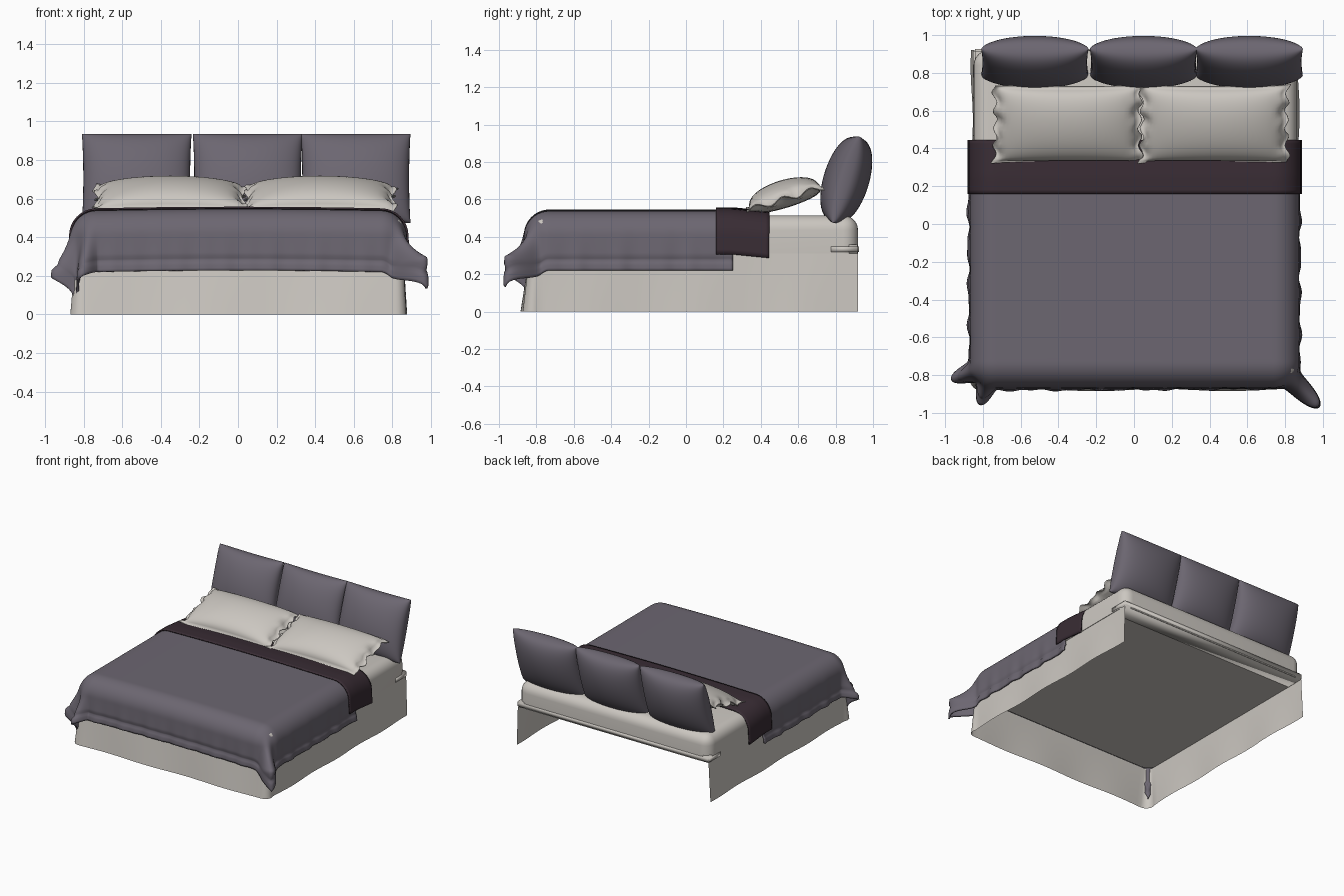
import bpy, bmesh, math
from mathutils import Matrix

if "Cube" in bpy.data.objects:
    bpy.data.objects.remove(bpy.data.objects["Cube"])


def material(name, rgb):
    m = bpy.data.materials.new(name)
    m.diffuse_color = (*rgb, 1)
    m.use_nodes = True
    m.node_tree.nodes["Principled BSDF"].inputs["Base Color"].default_value = m.diffuse_color
    return m


linen = material("warm_white_linen", (0.60, 0.57, 0.53))
slate = material("slate_fabric", (0.150, 0.134, 0.165))
plum = material("dark_plum_fabric", (0.040, 0.025, 0.034))


def finish(bm, name, mat, matrix=None, thickness=0.0):
    bmesh.ops.recalc_face_normals(bm, faces=bm.faces)
    me = bpy.data.meshes.new(name)
    bm.to_mesh(me)
    bm.free()
    me.materials.append(mat)
    for p in me.polygons:
        p.use_smooth = True
    ob = bpy.data.objects.new(name, me)
    bpy.context.collection.objects.link(ob)
    if matrix:
        ob.matrix_world = matrix
    if thickness:
        mod = ob.modifiers.new("cloth_thickness", 'SOLIDIFY')
        mod.thickness = thickness
        mod.offset = 0
    return ob


def sheet(bm, nu, nv, point):
    """Grid of quads from point(a, b) with a and b in 0..1."""
    rows = [[bm.verts.new(point(i / nu, j / nv)) for i in range(nu + 1)]
            for j in range(nv + 1)]
    for j in range(nv):
        for i in range(nu):
            bm.faces.new((rows[j][i], rows[j][i + 1],
                          rows[j + 1][i + 1], rows[j + 1][i]))


def pillow(name, mat, loc, half_w, half_h, front, back, tilt,
           pinch=0.04, flange=0.0, n=32):
    """Stuffed pillow with pinched edges and an optional ruffled flange."""
    bm = bmesh.new()
    for side, thick in ((1, front), (-1, back)):
        def point(a, b):
            s = math.sin((a - 0.5) * math.pi)
            t = math.sin((b - 0.5) * math.pi)
            x = s * half_w * (1 - pinch * (1 - t * t))
            y = t * half_h * (1 - pinch * (1 - s * s))
            fs = max(0, 1 - (s / (1 - flange)) ** 2)
            ft = max(0, 1 - (t / (1 - flange)) ** 2)
            z = side * thick * (fs * ft) ** 0.4
            if flange:
                edge = max(0, abs(s) - 0.85) / 0.15
                z += edge * 0.016 * math.sin(9 * t + 2 * s)
                x += edge * 0.012 * math.sin(14 * t)
                if abs(s) < 0.999 and abs(t) < 0.999:
                    z += side * 0.003
            return (x, y, z)
        sheet(bm, n, n, point)
    bmesh.ops.remove_doubles(bm, verts=bm.verts, dist=0.00005)
    m = Matrix.Translation(loc) @ Matrix.Rotation(math.radians(tilt), 4, 'X')
    return finish(bm, name, mat, m)


def drape(name, mat, flat_x, flat_y, top, r, hang, v0, v1, nu, nv,
          wave, thickness):
    """Cloth lying flat, bending over the edges and hanging down."""
    bm = bmesh.new()
    u_max = flat_x + hang

    def point(p, q):
        u = -u_max + 2 * u_max * p
        v = v0 + (v1 - v0) * q
        uc = max(-flat_x, min(flat_x, u))
        vc = max(-flat_y, v)
        a, b = abs(u - uc), vc - v
        d = math.hypot(a, b)
        z = top + 0.008 * (1 - (uc / flat_x) ** 2) - 0.1 * max(0, v - 0.25)
        if d < 1e-6:
            return (uc + 0.004, vc, z)
        if d < r * math.pi / 2:
            out, drop = r * math.sin(d / r), r * (1 - math.cos(d / r))
        else:
            rest = d - r * math.pi / 2
            out, drop = r + 0.05 * rest, r + 0.96 * rest
        if wave:
            w = min(1, max(0, (d - 0.1) / 0.29))
            # soft folds and the stitched hem
            out += wave * w * w * (math.sin(31 * vc + uc) + 0.6 * math.sin(24 * uc + 2 * vc)
                                   + 0.5 * math.sin(53 * (uc + vc)))
            e = min(u_max - abs(u), v - v0)
            out -= 0.012 * w * math.exp(-((e - 0.06) / 0.014) ** 2)
            # flared corner folds: one on the right, two on the left
            if a > 0 and b > 0:
                th = math.atan2(b, a)
                folds = [(0.78, 0.19, 0.07)] if u > 0 else [(0.35, 0.13, 0.0), (1.25, 0.12, 0.0)]
                for centre, amp, lift in folds:
                    k = w * w * math.exp(-((th - centre) / 0.24) ** 2) * math.sqrt(math.sin(2 * th))
                    out += amp * k
                    drop -= lift * k
        return (uc + 0.004 + math.copysign(out * a / d, u), vc - out * b / d, z - drop)

    sheet(bm, nu, nv, point)
    return finish(bm, name, mat, thickness=thickness)


# mattress: rounded box
bm = bmesh.new()
bmesh.ops.create_cube(bm, size=1)
bmesh.ops.scale(bm, vec=(1.71, 1.75, 0.205), verts=bm.verts)
bmesh.ops.translate(bm, vec=(0.006, 0.045, 0.4125), verts=bm.verts)
upper = [e for e in bm.edges if max(v.co.z for v in e.verts) > 0.5]
bmesh.ops.bevel(bm, geom=upper, offset=0.08, segments=6, profile=0.5, affect='EDGES')
mattress = finish(bm, "mattress", linen)
bpy.context.view_layer.objects.active = mattress
mattress.select_set(True)
bpy.ops.object.shade_smooth_by_angle(angle=math.radians(35))

# sheet hem: thin lip around the mattress bottom at the head end
bm = bmesh.new()
bmesh.ops.create_cube(bm, size=1)
bmesh.ops.scale(bm, vec=(1.716, 0.16, 0.05), verts=bm.verts)
bmesh.ops.translate(bm, vec=(0.006, 0.846, 0.334), verts=bm.verts)
bmesh.ops.bevel(bm, geom=list(bm.edges), offset=0.01, segments=2, affect='EDGES')
finish(bm, "sheet_hem", linen)

# bed skirt: one sheet round the left, foot and right sides, open at the head
path = []   # x, y, outward normal, flare
LX, RX, FY, C = -0.845, 0.857, -0.835, 0.04
for i in range(41):
    path.append((LX, 0.92 + (FY + C - 0.92) * i / 40, -1, 0, 0.014))
for i in range(1, 8):
    t = math.pi / 2 * i / 8
    path.append((LX + C - C * math.cos(t), FY + C - C * math.sin(t),
                 -math.cos(t), -math.sin(t), 0.014 + 0.03 * math.sin(t)))
for i in range(41):
    path.append((LX + C + (RX - LX - 2 * C) * i / 40, FY, 0, -1, 0.044))
for i in range(1, 8):
    t = math.pi / 2 * i / 8
    path.append((RX - C + C * math.sin(t), FY + C - C * math.cos(t),
                 math.sin(t), -math.cos(t), 0.014 + 0.03 * math.cos(t)))
for i in range(41):
    path.append((RX, FY + C + (0.92 - FY - C) * i / 40, 1, 0, 0.014))


def skirt_point(a, b):
    x, y, nx, ny, flare = path[round(a * (len(path) - 1))]
    off = b * (flare + 0.006 * math.sin(9 * x + 11 * y))
    return (x + nx * off, y + ny * off, 0.312 * (1 - b))


bm = bmesh.new()
sheet(bm, len(path) - 1, 6, skirt_point)
finish(bm, "bed_skirt", linen)

# duvet and the folded-back band
drape("duvet", slate, 0.735, 0.73, 0.532, 0.13, 0.394, -1.124, 0.25,
      160, 100, 0.006, 0.012)
drape("folded_band", plum, 0.737, 5.0, 0.545, 0.138, 0.322, 0.16, 0.445,
      80, 14, 0.0, 0.01)

# sleeping pillows
for name, x, hw in (("left_pillow", -0.352, 0.395), ("right_pillow", 0.425, 0.395)):
    pillow(name, linen, (x, 0.53, 0.603), hw, 0.215, 0.098, 0.045, 17,
           pinch=0.03, flange=0.06)

# headboard cushions leaning back
for name, x in (("left_cushion", -0.525), ("middle_cushion", 0.05), ("right_cushion", 0.61)):
    pillow(name, slate, (x, 0.857, 0.705), 0.284, 0.241, 0.122, 0.122, 73, pinch=0.025)
